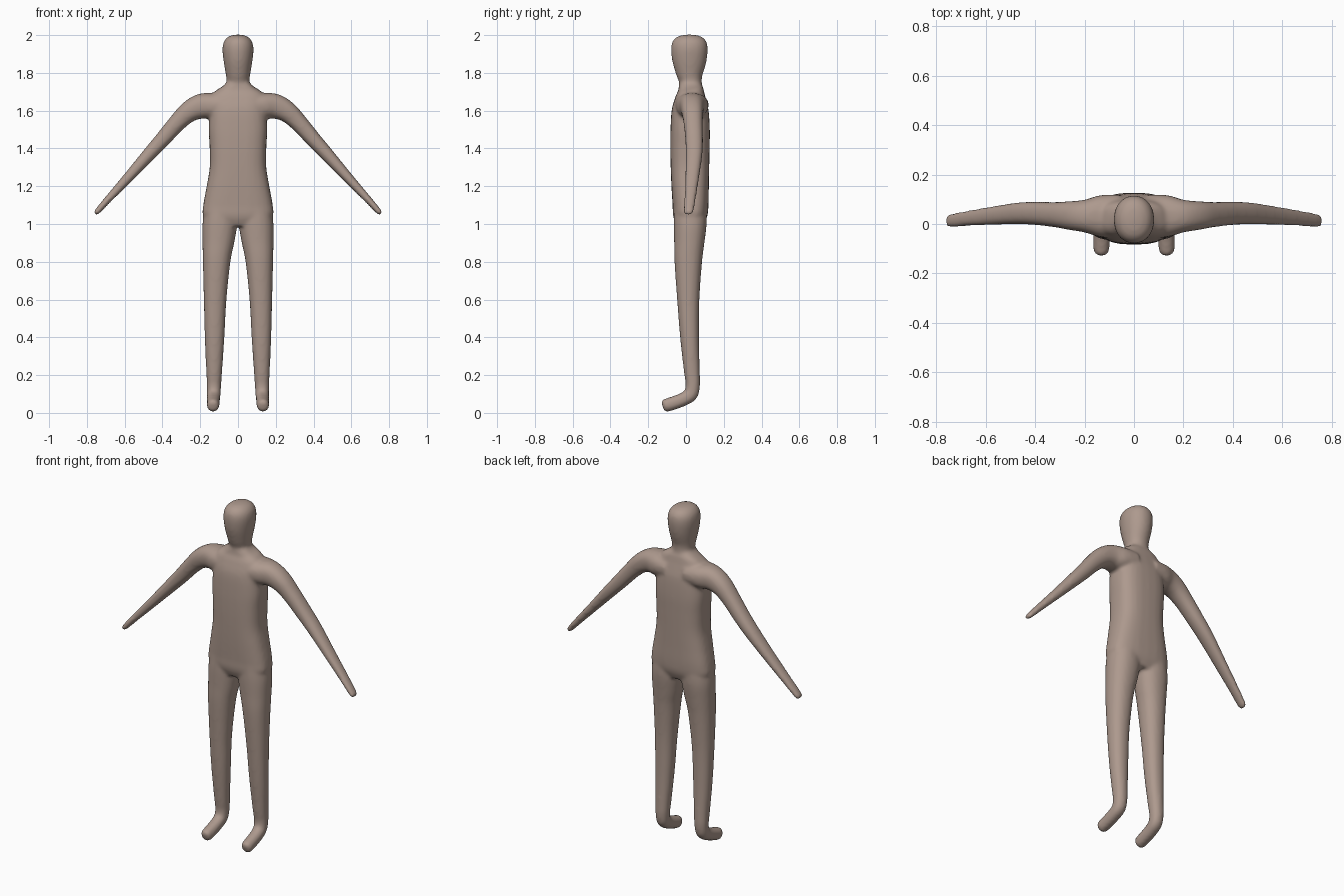
import bpy, bmesh, math
from mathutils import Vector

X_AXIS, Y_AXIS = Vector((1, 0, 0)), Vector((0, 1, 0))
SIDES = 28


def spline(stations, steps=5):
    """Catmull-Rom interpolation through stations (x, y, z, half side, half other)."""
    out = []
    for i in range(len(stations) - 1):
        p0, p1 = stations[max(i - 1, 0)], stations[i]
        p2, p3 = stations[i + 1], stations[min(i + 2, len(stations) - 1)]
        for k in range(steps):
            t = k / steps
            out.append([0.5 * (2 * b + (c - a) * t + (2 * a - 5 * b + 4 * c - d) * t * t
                               + (3 * b - a - 3 * c + d) * t ** 3)
                        for a, b, c, d in zip(p0, p1, p2, p3)])
    return out + [list(stations[-1])]


def loft(bm, stations, side, power=2.0):
    """Closed tube of superellipse rings along a path."""
    pts = spline(stations)
    centers = [Vector(p[:3]) for p in pts]
    rings = []
    for i, p in enumerate(pts):
        tangent = centers[min(i + 1, len(pts) - 1)] - centers[max(i - 1, 0)]
        other = tangent.cross(side).normalized()
        ring = []
        for k in range(SIDES):
            a = 2 * math.pi * k / SIDES
            c, s = math.cos(a), math.sin(a)
            u = math.copysign(abs(c) ** (2 / power), c) * max(p[3], 0.004)
            v = math.copysign(abs(s) ** (2 / power), s) * max(p[4], 0.004)
            ring.append(bm.verts.new(centers[i] + side * u + other * v))
        rings.append(ring)
    for r0, r1 in zip(rings, rings[1:]):
        for k in range(SIDES):
            j = (k + 1) % SIDES
            bm.faces.new((r0[k], r0[j], r1[j], r1[k]))
    bm.faces.new(rings[0][::-1])
    bm.faces.new(rings[-1])


bm = bmesh.new()

# torso
loft(bm, [(0, .022, .99, .12, .07), (0, .022, 1.04, .183, .090), (0, .024, 1.1, .184, .095),
          (0, .022, 1.2, .166, .099), (0, .021, 1.3, .150, .102), (0, .021, 1.4, .150, .104),
          (0, .022, 1.5, .155, .104), (0, .022, 1.6, .150, .098), (0, .024, 1.66, .150, .083),
          (0, .026, 1.70, .125, .070), (0, .024, 1.73, .08, .062), (0, .024, 1.76, .05, .05)],
     X_AXIS, 2.8)

# neck and head
loft(bm, [(0, .024, 1.66, .07, .062), (0, .024, 1.72, .066, .062), (0, .023, 1.76, .061, .061),
          (0, .019, 1.80, .066, .073), (0, .018, 1.86, .076, .090), (0, .018, 1.92, .082, .097),
          (0, .018, 1.96, .077, .092), (0, .018, 1.985, .060, .074), (0, .018, 1.998, .036, .045),
          (0, .018, 2.003, .006, .008)], X_AXIS, 2.1)

for s in (-1, 1):
    # arm
    loft(bm, [(s * .06, .03, 1.63, .090, .060), (s * .14, .032, 1.626, .084, .068),
              (s * .20, .032, 1.622, .066, .066), (s * .26, .034, 1.594, .058, .056),
              (s * .32, .038, 1.538, .051, .047), (s * .40, .043, 1.447, .047, .041),
              (s * .47, .043, 1.370, .044, .036), (s * .58, .033, 1.248, .037, .027),
              (s * .68, .022, 1.139, .031, .020), (s * .735, .015, 1.078, .028, .016),
              (s * .752, .013, 1.058, .024, .013), (s * .757, .013, 1.053, .016, .009)], Y_AXIS, 2.3)
    # leg and foot
    loft(bm, [(s * .090, .022, 1.10, .085, .085), (s * .096, .022, 1.0, .092, .087),
              (s * .104, .017, .90, .084, .080), (s * .113, .012, .80, .073, .073),
              (s * .121, .012, .60, .060, .059), (s * .124, .019, .40, .052, .050),
              (s * .126, .031, .22, .042, .042), (s * .127, .036, .15, .038, .038),
              (s * .128, .026, .100, .036, .038), (s * .130, -.01, .074, .035, .036),
              (s * .131, -.06, .054, .034, .036), (s * .132, -.104, .040, .032, .035),
              (s * .132, -.118, .035, .026, .029), (s * .132, -.124, .033, .012, .015)], X_AXIS, 2.2)

bmesh.ops.recalc_face_normals(bm, faces=bm.faces)
mesh = bpy.data.meshes.new("body")
bm.to_mesh(mesh)
bm.free()
body = bpy.data.objects.new("body", mesh)
bpy.context.collection.objects.link(body)

skin = bpy.data.materials.new("warm taupe")
skin.diffuse_color = (0.42, 0.32, 0.27, 1)
mesh.materials.append(skin)

# fuse the parts into one smooth skin
remesh = body.modifiers.new("fuse", 'REMESH')
remesh.mode = 'VOXEL'
remesh.voxel_size = 0.009
remesh.use_smooth_shade = True
soften = body.modifiers.new("soften", 'SMOOTH')
soften.factor = 0.5
soften.iterations = 8
